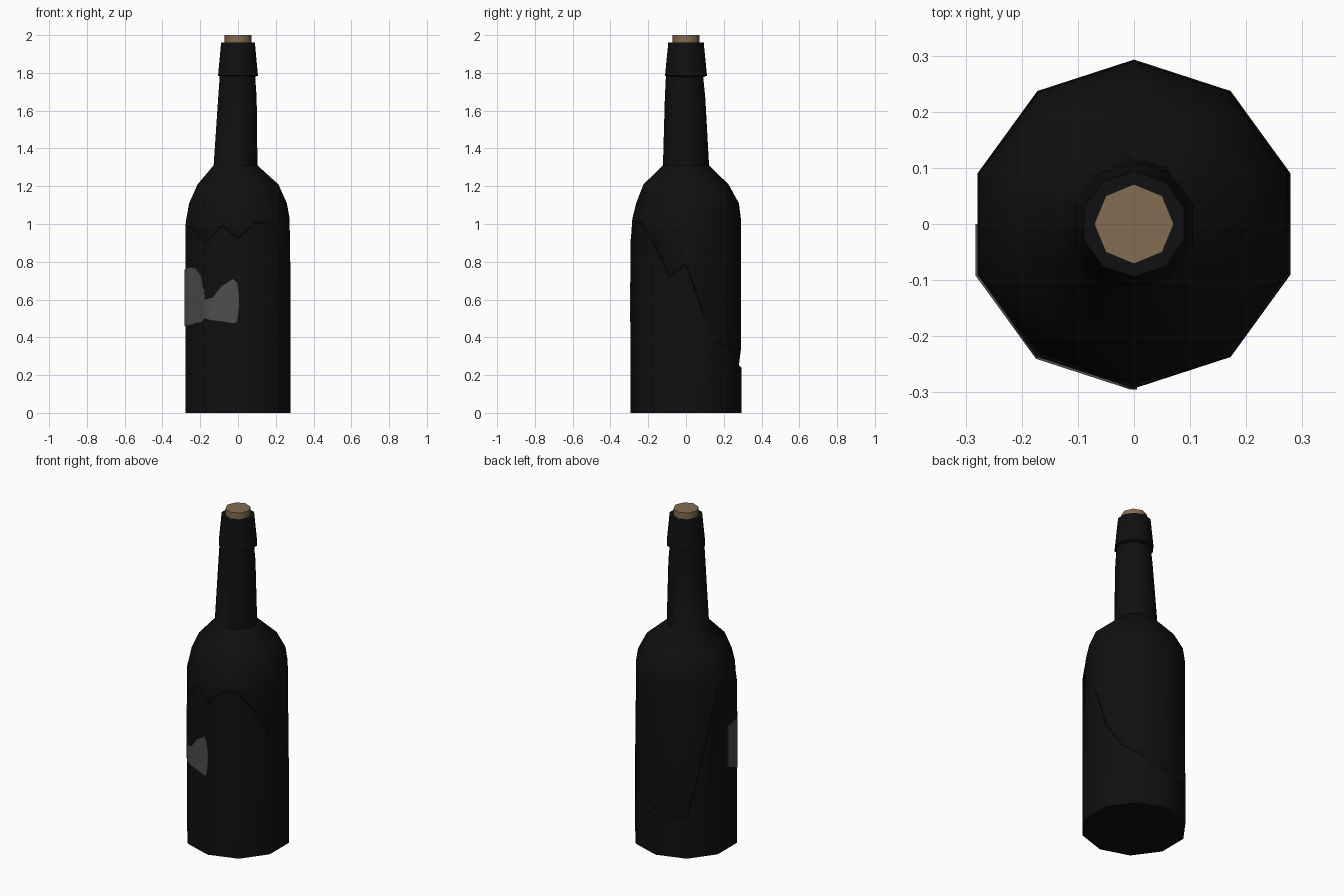
import bpy, math

if "Cube" in bpy.data.objects:
    bpy.data.objects.remove(bpy.data.objects["Cube"])

def mat(name, rgb):
    m = bpy.data.materials.new(name)
    m.diffuse_color = (*rgb, 1)
    m.use_nodes = True
    m.node_tree.nodes["Principled BSDF"].inputs["Base Color"].default_value = m.diffuse_color
    return m

black = mat("black_glass", (0.005, 0.005, 0.005))
grey = mat("grey_label", (0.075, 0.075, 0.075))
tan = mat("tan_cork", (0.23, 0.15, 0.085))

def make(name, verts, faces, m, angle):
    me = bpy.data.meshes.new(name)
    me.from_pydata(verts, [], faces)
    me.materials.append(m)
    ob = bpy.data.objects.new(name, me)
    bpy.context.collection.objects.link(ob)
    bpy.ops.object.select_all(action='DESELECT')
    ob.select_set(True)
    bpy.context.view_layer.objects.active = ob
    bpy.ops.object.shade_smooth_by_angle(angle=math.radians(angle))
    return ob

def wall(deg, r, z, cx=0, cy=0):
    """Point on a ten-sided outline, angle measured from the front towards +x."""
    a = (deg + 360) % 36 - 18
    rr = r * math.cos(math.radians(18)) / math.cos(math.radians(a))
    t = math.radians(deg)
    return (cx + rr * math.sin(t), cy - rr * math.cos(t), z)

def skin(rows):
    n = len(rows[0])
    verts = [v for row in rows for v in row]
    faces = [(k*n+i, k*n+(i+1) % n, (k+1)*n+(i+1) % n, (k+1)*n+i)
             for k in range(len(rows)-1) for i in range(n)]
    faces.append(tuple(range(n-1, -1, -1)))
    faces.append(tuple(range((len(rows)-1)*n, len(rows)*n)))
    return verts, faces

# Bottle body with a stepped crack running round the wall
crack = [.92, 1.0, 1.0, .88, .72, .78, .52, .38, .32, .27,
         .24, .22, .24, .6, 1.0, 1.0, 1.0, .95, .89, .99]
N = 20
rows = [[wall(i*18, .293, 0) for i in range(N)],
        [wall(i*18, .293, crack[i]) for i in range(N)],
        [wall(i*18, .293 - (.014 if 8 < i < 12 else .005), crack[i] + .005)
         for i in range(N)],
        [wall(i*18, .291, crack[i] + (.1 if 8 < i < 12 else .012))
         for i in range(N)]]
# Shoulder and slightly leaning neck: z, radius, centre x, centre y
for z, r, cx, cy in [(1.03, .287, 0, .003), (1.11, .272, 0, .008),
                     (1.21, .225, 0, 0), (1.31, .122, -.013, 0),
                     (1.67, .107, -.003, -.005), (1.79, .098, -.003, -.008)]:
    rows.append([wall(i*18, r, z, cx, cy) for i in range(N)])
make("bottle_body", *skin(rows), black, 42)

# Lip collar
rows = [[wall(i*36, r, z) for i in range(10)]
        for z, r in [(1.775, .085), (1.785, .111), (1.96, .094)]]
make("bottle_collar", *skin(rows), black, 42)

# Cork
rows = [[(.071*math.sin(math.radians(i*45)), -.071*math.cos(math.radians(i*45)), z)
         for i in range(8)] for z in (1.9, 2.0)]
make("cork", *skin(rows), tan, 50)

# Torn label: angle towards the left, bottom, top
strip = [(-1, .57, .62), (1, .48, .69), (5, .475, .71), (18, .485, .67),
         (28, .49, .61), (36, .5, .6), (37, .5, .65), (39, .49, .66),
         (42, .48, .72), (52, .475, .765), (62, .465, .77), (72, .46, .76),
         (90, .5, .74)]
rows = []
for deg, lo, hi in strip:
    rows.append([wall(-deg, r, z) for r, z in
                 ((.291, lo), (.297, lo), (.297, hi), (.291, hi))])
v, f = skin(rows)
make("torn_label", v, f, grey, 42)
